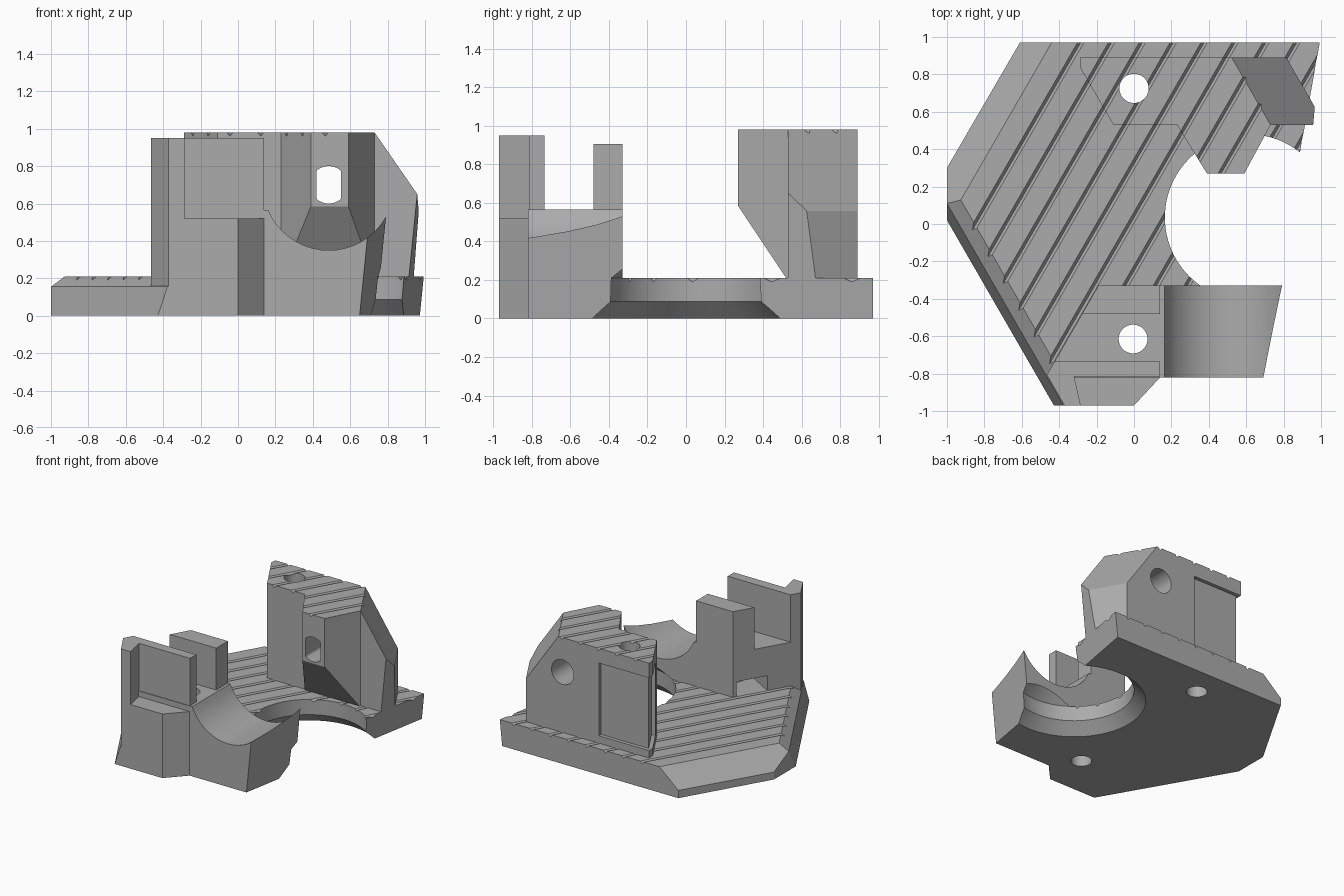
import bpy, bmesh, math
from mathutils import Matrix, Vector

if "Cube" in bpy.data.objects:
    bpy.data.objects.remove(bpy.data.objects["Cube"], do_unlink=True)

grey = bpy.data.materials.new("plain_grey")
grey.use_nodes = True
grey.diffuse_color = (0.41, 0.41, 0.41, 1)
grey.node_tree.nodes["Principled BSDF"].inputs["Base Color"].default_value = (0.41, 0.41, 0.41, 1)


def make(name, bm):
    bmesh.ops.recalc_face_normals(bm, faces=bm.faces)
    me = bpy.data.meshes.new(name)
    bm.to_mesh(me)
    bm.free()
    me.materials.append(grey)
    ob = bpy.data.objects.new(name, me)
    bpy.context.collection.objects.link(ob)
    return ob


def add_prism(bm, pts, z0, z1):
    low = [bm.verts.new((x, y, z0)) for x, y in pts]
    top = [bm.verts.new((x, y, z1)) for x, y in pts]
    bm.faces.new(low[::-1])
    bm.faces.new(top)
    n = len(pts)
    for i in range(n):
        j = (i + 1) % n
        bm.faces.new((low[i], low[j], top[j], top[i]))


def prism(name, pts, z0, z1, planes=()):
    """Extruded outline, trimmed by planes (point, outward normal)."""
    bm = bmesh.new()
    add_prism(bm, pts, z0, z1)
    for co, no in planes:
        bmesh.ops.bisect_plane(bm, geom=bm.verts[:] + bm.edges[:] + bm.faces[:], dist=1e-5,
                               plane_co=co, plane_no=Vector(no).normalized(), clear_outer=True)
        bmesh.ops.holes_fill(bm, edges=[e for e in bm.edges if e.is_boundary], sides=0)
    return make(name, bm)


def cylinder(name, centre, radius, length, axis="Z", half_width=None):
    """Round cutter, optionally flattened at both sides."""
    bm = bmesh.new()
    bmesh.ops.create_cone(bm, cap_ends=True, segments=48, radius1=radius, radius2=radius, depth=length)
    if half_width:
        for v in bm.verts:
            v.co.x = max(-half_width, min(half_width, v.co.x))
        bmesh.ops.remove_doubles(bm, verts=bm.verts, dist=1e-5)
    turn = Matrix.Rotation(math.pi / 2, 4, "X") if axis == "Y" else Matrix()
    bm.transform(Matrix.Translation(centre) @ turn)
    return make(name, bm)


def subtract(ob, cutters):
    bpy.context.view_layer.objects.active = ob
    for c in cutters:
        m = ob.modifiers.new("cut", "BOOLEAN")
        m.operation, m.solver, m.object = "DIFFERENCE", "EXACT", c
        bpy.ops.object.modifier_apply(modifier=m.name)


# Shared trimming planes
C, S = math.cos(math.pi / 6), 0.5
end = ((0.65, -0.82, 0), (1, -0.18, -0.1))
flare = ((-0.856 * C, -0.856 * S, 0), (-C, -S, 0.29))
bevel = ((-0.738 * C, -0.738 * S, 0.21), (-C, -S, 1.33))
back_chamfer = ((-0.44, 0.97, 0.21), (-C, S, 1))
tower_back = ((0, 0, 0), (-C, S, 0))
tower_side = ((-0.807 * C, -0.807 * S, 0), (-C, -S, 0))
corner = ((1.15 * C, 1.15 * S, 0), (C, S, 0))
slope = ((0.73, 0.53, 0.98), (C, S, 0.6))
under = ((0, 0.27, 0.585), (0, -0.375, -0.25))

# Solid parts
base_plate = prism("base_plate", [(-1, -0.97), (0, -0.97), (0.14, -0.82), (1.1, -0.82), (1.1, 0.97),
                                  (-0.61, 0.97), (-1, 0.3)], 0, 0.21, (end, flare, bevel, back_chamfer))
front_block = prism("front_block", [(-0.7, -0.82), (0.95, -0.82), (0.95, -0.33), (-0.7, -0.33)],
                    0.0, 0.565, (end, tower_back, tower_side))
front_ledge = prism("front_ledge", [(-0.7, -0.97), (0, -0.97), (0.14, -0.82), (0.13, -0.76), (-0.7, -0.76)],
                    0.0, 0.52, (tower_back, tower_side))
front_wall = prism("front_wall", [(-0.7, -0.97), (-0.285, -0.97), (-0.32, -0.815), (0.14, -0.815),
                                  (0.14, -0.735), (-0.7, -0.735)], 0.15, 0.95, (tower_back, tower_side))
inner_wall = prism("inner_wall", [(-0.7, -0.48), (0.14, -0.48), (0.14, -0.33), (-0.7, -0.33)],
                   0.5, 0.905, (tower_back,))
rear_block = prism("rear_block", [(-0.29, 0.89), (-0.29, 0.84), (-0.11, 0.53), (1.1, 0.53), (1.1, 0.89)],
                   0.15, 0.98, (end, corner, slope))
rear_nose = prism("rear_nose", [(0.23, 0.53), (0.39, 0.27), (0.59, 0.27), (0.73, 0.53), (0.7, 0.58), (0.25, 0.58)],
                  0.15, 0.98, (slope, under))

# Saddle, screw holes and the cross hole
saddle = cylinder("saddle_cutter", (0.485, -0.7, 0.7), 0.35, 1, "Y")
front_hole = cylinder("front_hole_cutter", (-0.005, -0.615, 0.4), 0.077, 2)
rear_hole = cylinder("rear_hole_cutter", (0, 0.725, 0.5), 0.078, 2)
cross_hole = cylinder("cross_hole_cutter", (0.485, 0.85, 0.7), 0.1, 0.6, "Y")
cross_slot = cylinder("cross_slot_cutter", (0.485, 0.4, 0.7), 0.1, 0.5, "Y", 0.066)

# Flared round opening in the plate
bm = bmesh.new()
ring = []
for r, z in ((0.542, -0.01), (0.445, 0.087), (0.445, 0.21), (0.36, 0.29)):
    ring.append([bm.verts.new((0.61 + r * math.cos(a), 0.035 + r * math.sin(a), z))
                 for a in (2 * math.pi * i / 96 for i in range(96))])
for lo, hi in zip(ring, ring[1:]):
    for i in range(96):
        j = (i + 1) % 96
        bm.faces.new((lo[i], lo[j], hi[j], hi[i]))
bm.faces.new(ring[0][::-1])
bm.faces.new(ring[-1])
opening = make("opening_cutter", bm)


# Slanted V grooves at a given height
def grooves(height):
    bm = bmesh.new()
    for k in range(10):
        x0 = -0.845 + 0.165 * k
        ends = []
        for y in (-1.2, 1.2):
            x = x0 + y / math.sqrt(3)
            ends.append([bm.verts.new((x + dx, y, height + dz))
                         for dx, dz in ((0, -0.02), (0.03, 0.015), (-0.03, 0.015))])
        a, b = ends
        bm.faces.new(a)
        bm.faces.new(b[::-1])
        for i in range(3):
            j = (i + 1) % 3
            bm.faces.new((a[i], b[i], b[j], a[j]))
    return make("groove_cutter", bm)


low_grooves, high_grooves = grooves(0.21), grooves(0.98)


# Rectangle measured along one direction and its left-hand normal
def rect(origin, along, a0, a1, n0, n1):
    o, u = Vector(origin), Vector(along)
    n = Vector((-u.y, u.x))
    return [tuple(o + u * a + n * b) for a, b in ((a0, n0), (a1, n0), (a1, n1), (a0, n1))]


nut_slot = prism("nut_slot_cutter", rect((-0.005, -0.615), (-C, S), -0.13, 0.6, -0.125, 0.125), 0.21, 0.33)
back_recess = prism("back_recess_cutter", rect((0, 0.86), (1, 0), -0.4, 0.16, 0, 0.1), 0.27, 0.86)
side_recess = prism("side_recess_cutter", rect((-0.29, 0.84), (S, -C), -0.15, 0.23, -0.15, 0.03), 0.27, 0.86)
# keep the side recess only outside the sloping face
side_recess.data.transform(Matrix.Identity(4))

subtract(base_plate, (opening, low_grooves, front_hole, rear_hole))
subtract(front_block, (saddle, opening, front_hole, nut_slot))
subtract(rear_block, (rear_hole, cross_hole, cross_slot, high_grooves, back_recess, side_recess))
subtract(rear_nose, (cross_slot, high_grooves))

for ob in (saddle, front_hole, rear_hole, cross_hole, cross_slot, opening,
           low_grooves, high_grooves, nut_slot, back_recess, side_recess):
    bpy.data.objects.remove(ob, do_unlink=True)

# Smooth the round cuts and keep the edges sharp
for ob in (base_plate, front_block, front_ledge, front_wall, inner_wall, rear_block, rear_nose):
    bpy.ops.object.select_all(action="DESELECT")
    ob.select_set(True)
    bpy.context.view_layer.objects.active = ob
    bpy.ops.object.shade_smooth_by_angle(angle=math.radians(25))
